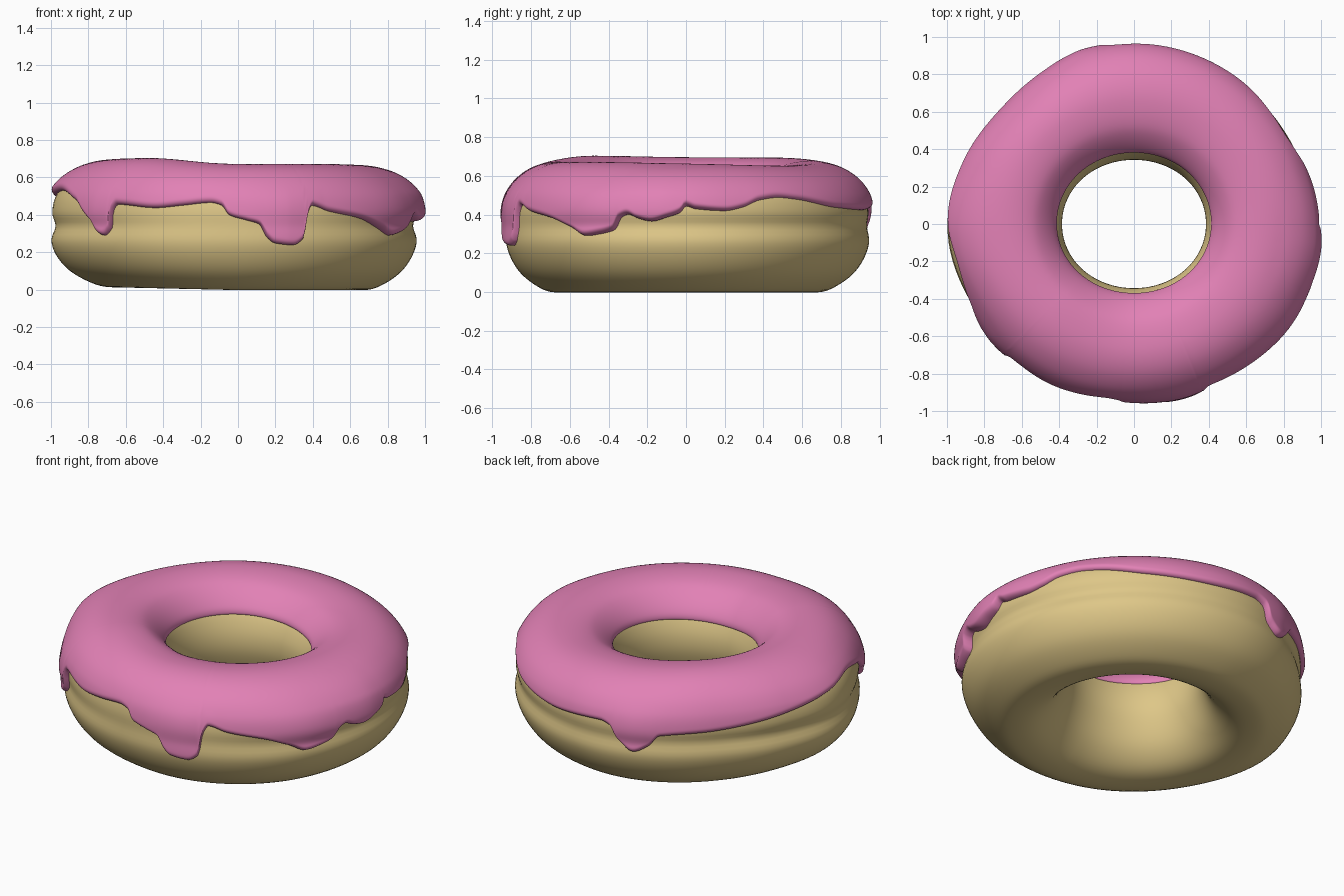
import bpy, bmesh, math

if "Cube" in bpy.data.objects:
    bpy.data.objects.remove(bpy.data.objects["Cube"])

MID = 0.66  # radius of the ring's centre line


def interp(pts, x, period=360):
    """Smooth monotone periodic interpolation through (x, y) points."""
    x %= period
    pts = ([(a - period, b) for a, b in pts[-3:]] + pts
           + [(a + period, b) for a, b in pts[:3]])
    n = len(pts)
    i = max(j for j in range(n - 1) if pts[j][0] <= x)

    def sec(j):
        return (pts[j + 1][1] - pts[j][1]) / (pts[j + 1][0] - pts[j][0])

    def slope(j):
        a, b = sec(max(j - 1, 0)), sec(min(j, n - 2))
        return 0 if a * b <= 0 else 2 * a * b / (a + b)
    h = pts[i + 1][0] - pts[i][0]
    t = (x - pts[i][0]) / h
    return ((2*t**3 - 3*t*t + 1) * pts[i][1] + (t**3 - 2*t*t + t) * h * slope(i)
            + (3*t*t - 2*t**3) * pts[i + 1][1] + (t**3 - t*t) * h * slope(i + 1))


# Dough cross-section (radius, height), counted from the hole over the top
PROFILE = [(.385, .35), (.398, .45), (.445, .55), (.54, .628), (.66, .652),
           (.78, .633), (.875, .575), (.93, .50), (.95, .42), (.950, .34),
           (.953, .25), (.922, .165), (.865, .09), (.78, .03), (.70, .0),
           (.60, .004), (.52, .045), (.45, .13), (.402, .25)]
N = len(PROFILE)

# Outer dough radius by direction (degrees)
OUTER = [(0, .957), (45, .945), (90, .947), (135, .922), (160, .957), (182, 1.0),
         (210, .965), (240, .95), (270, .93), (300, .94), (330, .957)]
# Rise and fall of the top by direction
TOP = [(0, -.012), (50, -.022), (90, -.005), (135, .016), (180, .018), (225, .025),
       (270, -.004), (310, -.004)]
# Extra thickness of the icing's outer side by direction
EXTRA = [(0, .022), (20, .004), (70, .002), (90, .006), (130, .004), (180, .014),
         (205, .0), (240, .006), (300, .004), (330, .012), (352, .028)]

# Height of the icing's dripping outer edge by direction (degrees)
EDGE = [(0, .445), (3, .43), (12, .42), (18, .44), (24, .48), (31, .495), (38, .485),
        (55, .44), (75, .425), (95, .44), (99, .42), (102, .34), (107, .285),
        (112, .32), (116, .39), (137, .415), (159, .455), (180, .50), (191, .52),
        (206, .47), (212, .41), (216.5, .36), (218.5, .31), (222, .29), (224.7, .33),
        (225.7, .42), (227.5, .45), (242, .435), (252, .45), (261, .465),
        (264.7, .45), (267, .40), (273, .37), (277, .35), (279.5, .28), (282, .25),
        (288, .24), (291.5, .27), (293, .40), (295, .45), (301, .42), (313.8, .38),
        (322, .33), (327.6, .29), (332.4, .30), (337, .32), (339.5, .385), (342, .40),
        (345, .38), (349.3, .365), (354, .385), (358.2, .41)]


def section(t):
    """Closed Catmull-Rom curve through the profile."""
    i, f = int(math.floor(t)), t - math.floor(t)
    p = [PROFILE[(i + k) % N] for k in (-1, 0, 1, 2)]
    return tuple(.5 * (2*b + (c - a)*f + (2*a - 5*b + 4*c - d)*f*f
                       + (3*b - a - 3*c + d)*f**3)
                 for a, b, c, d in zip(*p))


def place(r, z, deg, outer, top):
    """Bend the section around the ring with its uneven shape."""
    a = math.radians(deg)
    if r > MID:
        # a waist pinches the dough at the sides, not at the front
        waist = .016 * (.5 + .5 * math.cos(2 * a)) + .008 * max(0, math.sin(a))
        r -= waist * math.exp(-((z - .34) / .045) ** 2) * min(1, (r - MID) / .2)
        r = MID + (r - MID) * (outer - MID) / (.955 - MID)
    else:
        inner = .364 + .021 * math.cos(2 * a)
        r = MID - (MID - r) * (MID - inner) / (MID - .385)
    z += top * max(0, (z - .4) / .25)
    z += .015 * max(0, -math.cos(a)) * max(0, 1 - z / .2)
    return (r * math.cos(a), r * math.sin(a), z)


def make(name, colour, columns, closed):
    """Skin a ring of cross-section columns."""
    bm = bmesh.new()
    grid = [[bm.verts.new(p) for p in col] for col in columns]
    m = len(grid[0])
    for i, col in enumerate(grid):
        nxt = grid[(i + 1) % len(grid)]
        for j in range(m if closed else m - 1):
            k = (j + 1) % m
            bm.faces.new((col[j], col[k], nxt[k], nxt[j]))
    bmesh.ops.recalc_face_normals(bm, faces=bm.faces)
    if max(bm.faces, key=lambda f: f.calc_center_median().z).normal.z < 0:
        bmesh.ops.reverse_faces(bm, faces=bm.faces)
    for f in bm.faces:
        f.smooth = True
    mesh = bpy.data.meshes.new(name)
    bm.to_mesh(mesh)
    bm.free()
    mat = bpy.data.materials.new(name + "_colour")
    mat.diffuse_color = (*colour, 1)
    mat.use_nodes = True
    mat.node_tree.nodes["Principled BSDF"].inputs["Base Color"].default_value = mat.diffuse_color
    mesh.materials.append(mat)
    bpy.context.collection.objects.link(bpy.data.objects.new(name, mesh))


# Dough ring
cols = []
for i in range(128):
    deg = i * 360 / 128
    outer, top = interp(OUTER, deg), interp(TOP, deg)
    cols.append([place(*section(j * N / 76), deg, outer, top) for j in range(76)])
make("dough", (.73, .57, .245), cols, True)

# Pink icing: a thick coat offset from the dough, rounded at both rims
cols = []
STEPS, COLS = 56, 540
edges = [interp(EDGE, i * 360 / COLS) for i in range(COLS)]
for i in range(COLS):
    deg = i * 360 / COLS
    outer, top, extra = interp(OUTER, deg), interp(TOP, deg), interp(EXTRA, deg)
    edge = edges[i]
    t0 = 1.5 + .12 * math.sin(math.radians(deg))
    lo, hi = 5.0, 10.9
    for _ in range(24):          # find where the section reaches the edge height
        mid = (lo + hi) / 2
        lo, hi = (mid, hi) if section(mid)[1] > edge else (lo, mid)
    # drips swell softly outwards
    near = [edges[(i + k) % COLS] for k in range(-9, 10)]
    bulge = sum(max(0, min(1, (.43 - e) / .12)) for e in near) / len(near)
    col = []
    for j in range(STEPS + 1):
        s = .5 - .5 * math.cos(math.pi * j / STEPS)   # denser at the rims
        t = t0 + (lo - t0) * s
        r, z = section(t)
        a, b = section(t - .05), section(t + .05)
        dr, dz = b[0] - a[0], b[1] - a[1]
        ln = math.hypot(dr, dz)
        low = max(0, min(1, (t - 6) / 2))
        low = low * low * (3 - 2 * low)
        side = max(0, min(1, (t - 5) / 2))
        thick = .024 + .014 * bulge * low + extra * side
        if t < 3:
            thick = .008 + .016 * max(0, t - 1) / 2
        rim = min(1, min(t - t0, lo - t) / .32)
        off = thick * math.sqrt(max(0, 1 - (1 - rim) ** 2))
        if j in (0, STEPS):
            off = -.012
        col.append(place(r - dz / ln * off, z + dr / ln * off, deg, outer, top))
    cols.append(col)
make("icing", (.76, .22, .465), cols, False)
